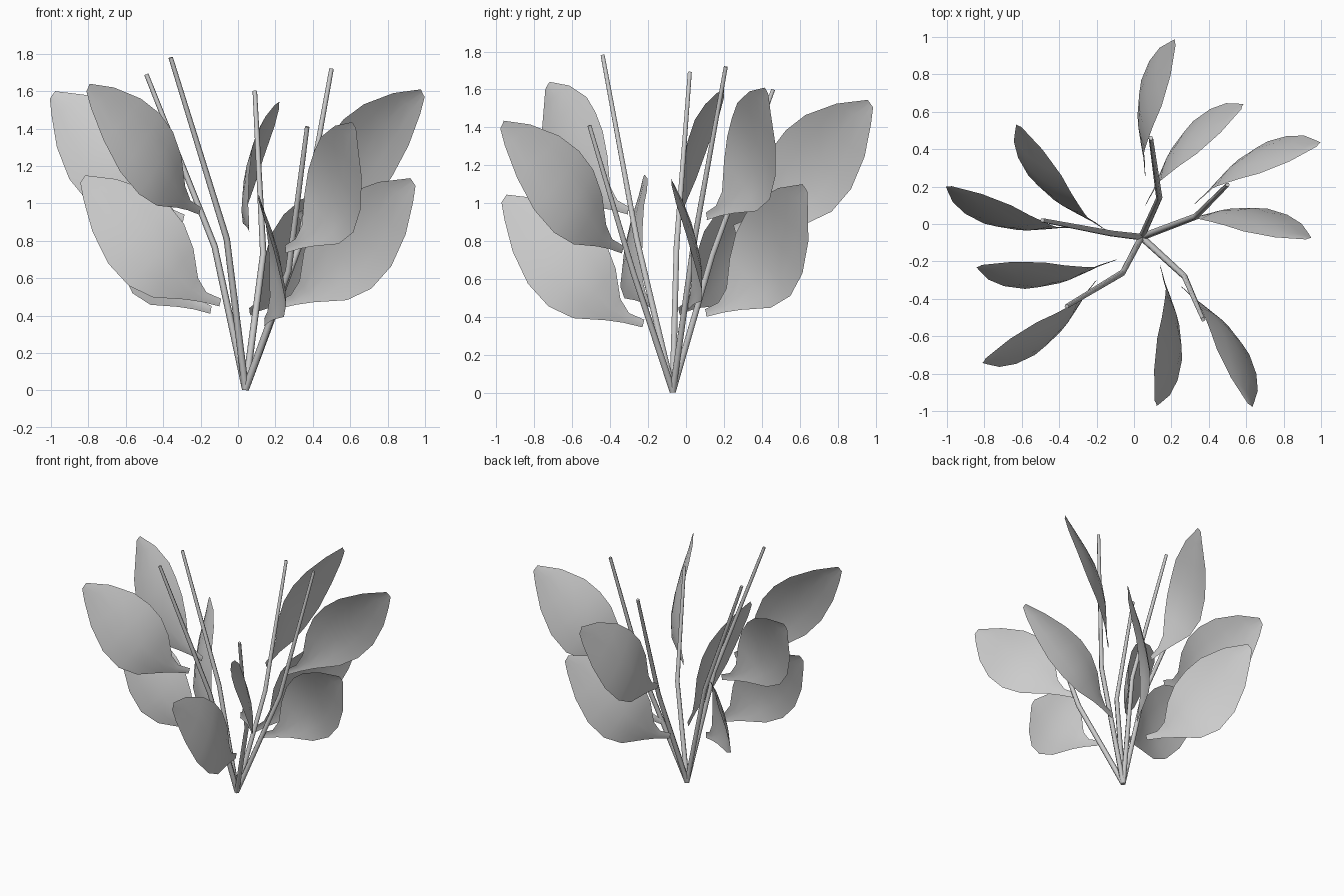
import bpy, bmesh, math
from mathutils import Vector

if "Cube" in bpy.data.objects:
    bpy.data.objects.remove(bpy.data.objects["Cube"])

ROOT = (0.04, -0.07, 0.007)

# Leaf outline in local axes: outward, sideways, up (lower and upper edge)
LOW = [(.01, 0, -.02), (.11, .035, .004), (.20, .068, .017), (.37, .12, .028), (.50, .137, .09),
       (.61, .118, .21), (.692, .08, .38), (.738, .03, .55), (.754, .01, .64)]
UP = [(0, 0, .02), (.08, .02, .055), (.125, .035, .13), (.15, .035, .29), (.20, .03, .42),
      (.28, .02, .52), (.39, 0, .60), (.56, -.01, .66), (.727, 0, .68)]


def finish(name, bm, angle):
    bmesh.ops.recalc_face_normals(bm, faces=bm.faces)
    me = bpy.data.meshes.new(name)
    bm.to_mesh(me)
    bm.free()
    ob = bpy.data.objects.new(name, me)
    bpy.context.collection.objects.link(ob)
    bpy.ops.object.select_all(action='DESELECT')
    ob.select_set(True)
    bpy.context.view_layer.objects.active = ob
    bpy.ops.object.shade_smooth_by_angle(angle=math.radians(angle))
    return ob


def skin(bm, rows, closed):
    n = len(rows[0])
    for a, b in zip(rows, rows[1:]):
        for i in range(n if closed else n - 1):
            j = (i + 1) % n
            bm.faces.new((a[i], a[j], b[j], b[i]))


# Tapered tube through a bend
def stem(name, bend, tip, sides=6):
    pts = [Vector(p) for p in (ROOT, bend, tip)]
    dirs = [pts[1] - pts[0], pts[2] - pts[0], pts[2] - pts[1]]
    bm = bmesh.new()
    rows = []
    for p, d, r in zip(pts, dirs, (.019, .017, .012)):
        q = Vector((0, 0, 1)).rotation_difference(d.normalized())
        rows.append([bm.verts.new(p + q @ Vector((r * math.cos(2 * math.pi * i / sides),
                                                  r * math.sin(2 * math.pi * i / sides), 0)))
                     for i in range(sides)])
    skin(bm, rows, True)
    bm.faces.new(rows[0])
    bm.faces.new(rows[-1])
    finish(name, bm, 75)


# Bowed single-sheet blade with a narrow stalk
def leaf(name, base, tip_xy, cross=4):
    bm = bmesh.new()
    rows = []
    for lo, up in zip(LOW, UP):
        lo, up = Vector(lo), Vector(up)
        bow = 0.06 * (up - lo).length
        row = []
        for i in range(cross + 1):
            t = i / cross
            p = lo.lerp(up, t)
            p.y += bow * 4 * t * (1 - t)
            row.append(bm.verts.new(p))
        rows.append(row)
    skin(bm, rows, False)
    ob = finish(name, bm, 60)
    ob.location = base
    ob.rotation_euler.z = math.atan2(tip_xy[1] - base[1], tip_xy[0] - base[0])


# Each stem: bend, tip, then upper and lower leaf (base, tip direction point)
PLANT = {
    "left": ((-.125, -.05, .77), (-.49, .02, 1.69),
             ((-.285, -.02, .92), (-1.0, .21)), ((-.14, -.04, .43), (-.62, .54))),
    "front_left": ((-.06, -.26, .81), (-.36, -.44, 1.78),
                   ((-.20, -.30, .96), (-.81, -.73)), ((-.09, -.19, .47), (-.84, -.22))),
    "back": ((.135, .14, .73), (.09, .46, 1.60),
             ((.06, .25, .865), (.23, .99)), ((.06, .10, .42), (.59, .63))),
    "front_right": ((.27, -.28, .64), (.37, -.51, 1.41),
                    ((.25, -.33, .755), (.62, -.98)), ((.14, -.22, .365), (.11, -.97))),
    "right": ((.33, .04, .78), (.50, .21, 1.72),
              ((.32, .105, .93), (1.0, .425)), ((.20, .01, .455), (.94, -.085))),
}
for side, (bend, tip, upper, lower) in PLANT.items():
    stem(side + "_stem", bend, tip)
    leaf(side + "_upper_leaf", *upper)
    leaf(side + "_lower_leaf", *lower)
